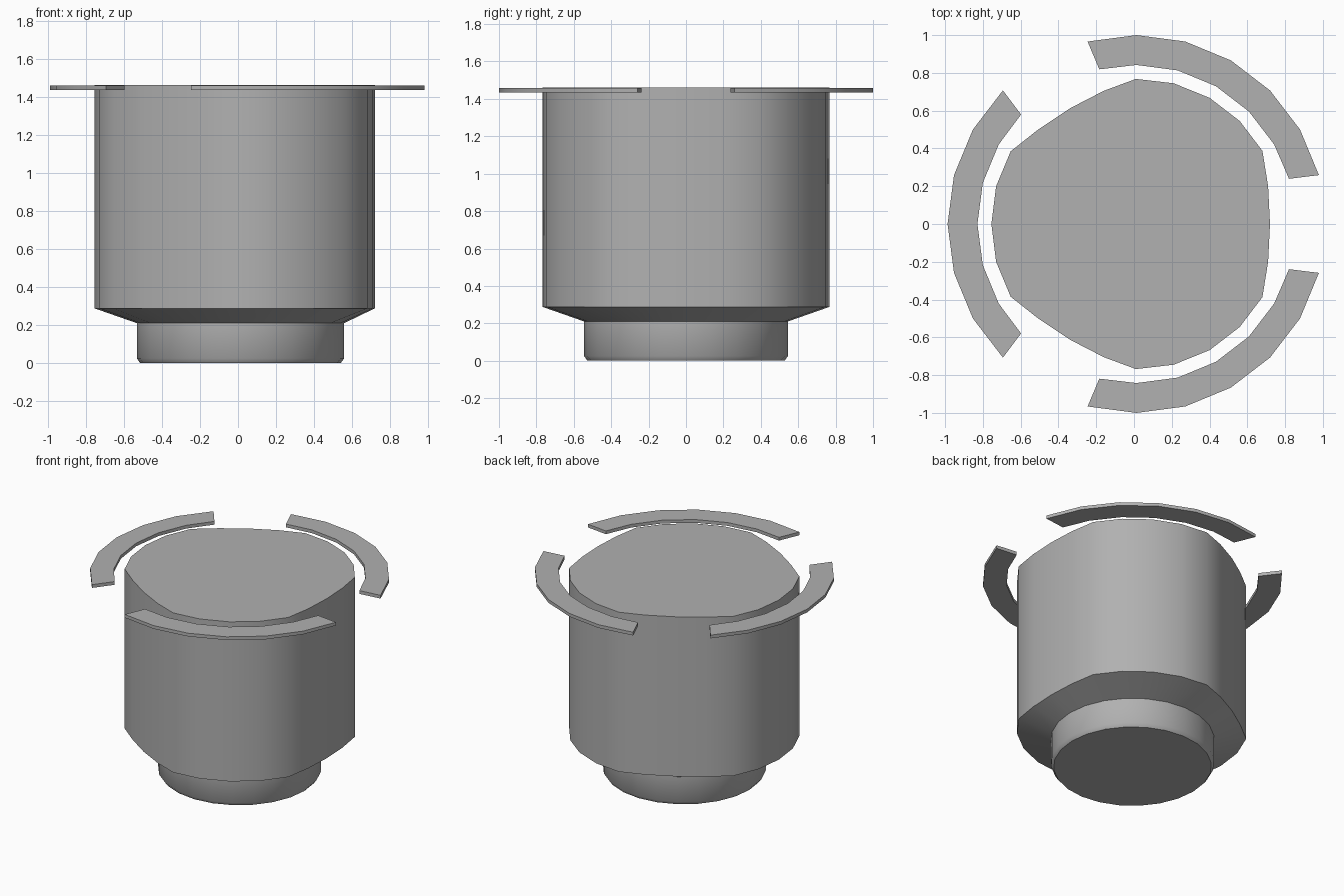
import bpy
from math import sin, cos, radians

if "Cube" in bpy.data.objects:
    bpy.data.objects.remove(bpy.data.objects["Cube"])

CX = 0.013   # common axis of the round parts

# Mid grey for every part
grey = bpy.data.materials.new("mid_grey")
grey.diffuse_color = (0.44, 0.44, 0.44, 1)
grey.use_nodes = True
grey.node_tree.nodes["Principled BSDF"].inputs["Base Color"].default_value = grey.diffuse_color


def make(name, verts, faces):
    me = bpy.data.meshes.new(name)
    me.from_pydata(verts, [], faces)
    me.materials.append(grey)
    ob = bpy.data.objects.new(name, me)
    bpy.context.collection.objects.link(ob)
    bpy.context.view_layer.objects.active = ob
    ob.select_set(True)
    bpy.ops.object.shade_smooth_by_angle(angle=radians(40))
    ob.select_set(False)
    return ob


def loft(name, rings):
    """Stack (outline, z) rings from bottom to top and cap both ends."""
    n = len(rings[0][0])
    verts = [(x, y, z) for outline, z in rings for x, y in outline]
    faces = [(k * n + i, k * n + (i + 1) % n, (k + 1) * n + (i + 1) % n, (k + 1) * n + i)
             for k in range(len(rings) - 1) for i in range(n)]
    faces += [tuple(range(n))[::-1], tuple(range(len(verts) - n, len(verts)))]
    return make(name, verts, faces)


def polar(r, deg):
    return (CX + r * cos(radians(deg)), r * sin(radians(deg)))


# Three-lobed body with tapered underside and a chamfered round foot
half = [(0.72, 0), (0.71, 0.2), (0.68, 0.387), (0.56, 0.545), (0.4, 0.668), (0.21, 0.745),
        (0.01, 0.768), (-0.16, 0.705), (-0.34, 0.612), (-0.505, 0.502), (-0.653, 0.385),
        (-0.73, 0.2), (-0.755, 0)]
outline = half + [(x, -y) for x, y in half[-2:0:-1]]
foot = [polar(0.545, 15 * i) for i in range(24)]
base = [polar(0.527, 15 * i) for i in range(24)]
loft("canister_body", [(base, 0), (foot, 0.025), (foot, 0.21), (outline, 0.288), (outline, 1.462)])


# Flat curved tabs around the rim, spanning 90 degrees each
def tab(name, start):
    outer = [polar(1.0, start + 15 * i) for i in range(7)]
    inner = [polar(0.842, start + a) for a in (1.5, 15, 30, 45, 60, 75, 88.5)]
    loft(name, [(outer + inner[::-1], 1.434), (outer + inner[::-1], 1.458)])


for name, start in (("rim_tab_back", 15), ("rim_tab_left", 135), ("rim_tab_front", 255)):
    tab(name, start)
